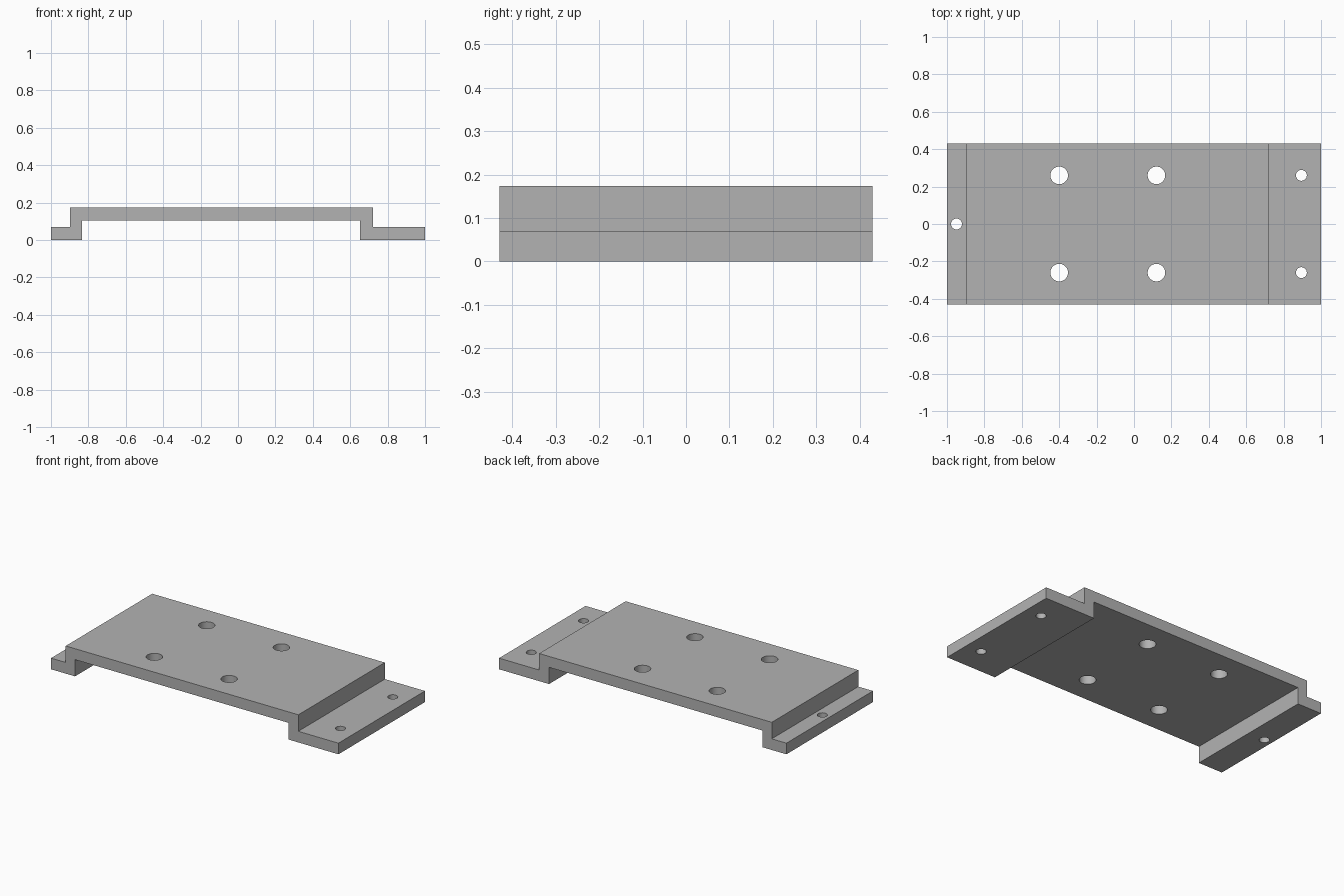
import bpy
import bmesh
from mathutils import Matrix

cube = bpy.data.objects.get("Cube")
if cube:
    bpy.data.objects.remove(cube, do_unlink=True)

HALF_WIDTH = 0.43
TOP, UNDERSIDE, FLANGE = 0.174, 0.105, 0.07

grey = bpy.data.materials.new("plain grey")
grey.use_nodes = True
colour = (0.45, 0.45, 0.45, 1)
grey.diffuse_color = colour
grey.node_tree.nodes["Principled BSDF"].inputs["Base Color"].default_value = colour


def make_object(name, bm):
    bmesh.ops.recalc_face_normals(bm, faces=bm.faces)
    mesh = bpy.data.meshes.new(name)
    bm.to_mesh(mesh)
    bm.free()
    mesh.materials.append(grey)
    obj = bpy.data.objects.new(name, mesh)
    bpy.context.collection.objects.link(obj)
    return obj


# Stepped bracket: side profile extruded across the width
profile = [(-1, 0), (-0.833, 0), (-0.833, UNDERSIDE), (0.652, UNDERSIDE),
           (0.652, 0), (1, 0), (1, FLANGE), (0.721, FLANGE),
           (0.721, TOP), (-0.898, TOP), (-0.898, FLANGE), (-1, FLANGE)]
bm = bmesh.new()
side = bm.faces.new([bm.verts.new((x, -HALF_WIDTH, z)) for x, z in profile])
extruded = bmesh.ops.extrude_face_region(bm, geom=[side])["geom"]
bmesh.ops.translate(bm, vec=(0, 2 * HALF_WIDTH, 0),
                    verts=[v for v in extruded if isinstance(v, bmesh.types.BMVert)])
bracket = make_object("mounting_bracket", bm)

# Hole cutters: four large plate holes, three small flange holes
LARGE, SMALL, ROW = 0.047, 0.029, 0.26
holes = [(x, s * ROW, r) for x, r in ((-0.4, LARGE), (0.12, LARGE), (0.895, SMALL))
         for s in (-1, 1)]
holes.append((-0.949, 0, SMALL))
bm = bmesh.new()
for x, y, radius in holes:
    bmesh.ops.create_cone(bm, cap_ends=True, segments=48, radius1=radius,
                          radius2=radius, depth=1, matrix=Matrix.Translation((x, y, 0)))
cutter = make_object("hole_cutter", bm)
cutter.hide_render = True

# Drill the holes, then discard the cutter
drill = bracket.modifiers.new("Drill holes", 'BOOLEAN')
drill.operation = 'DIFFERENCE'
drill.solver = 'EXACT'
drill.object = cutter
bpy.ops.object.select_all(action='DESELECT')
bracket.select_set(True)
bpy.context.view_layer.objects.active = bracket
bpy.ops.object.modifier_apply(modifier=drill.name)
bpy.data.objects.remove(cutter, do_unlink=True)

# Smooth hole walls with crisp plate edges
bpy.ops.object.shade_smooth_by_angle(angle=0.5)
